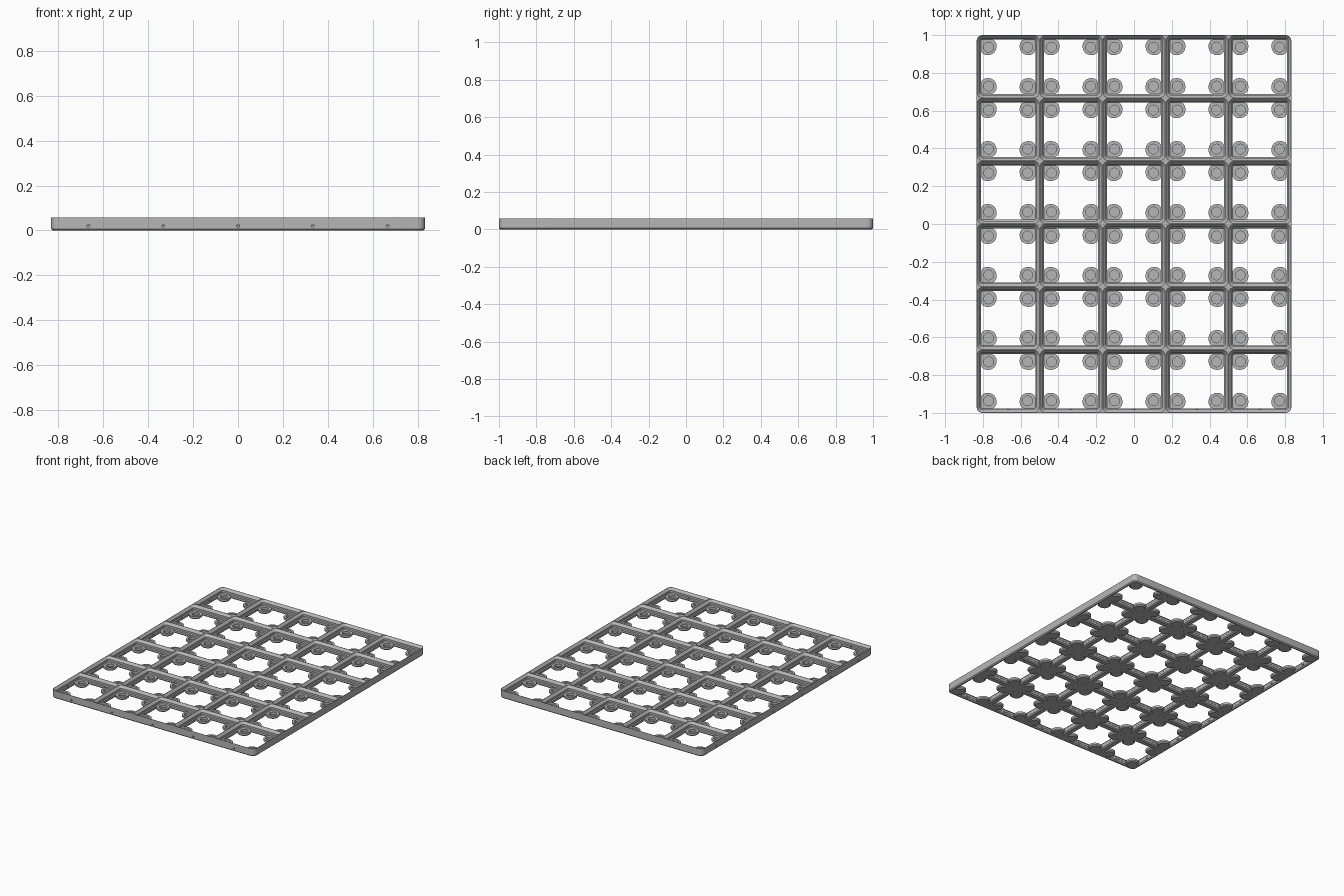
import bpy, bmesh, math
from mathutils import Vector

if "Cube" in bpy.data.objects:
    bpy.data.objects.remove(bpy.data.objects["Cube"])

MM = 2 / 252            # model units per millimetre
COLS, ROWS = 5, 6
PITCH, HALF = 42, 21
TOP, FLOOR, CHAMFER = 7.35, 2.7, 0.9
SEG = 6                 # segments per rounded corner
CORNERS = [(1, 1), (-1, 1), (-1, -1), (1, -1)]

grey = bpy.data.materials.new("plain grey")
grey.use_nodes = True
grey.diffuse_color = (0.47, 0.47, 0.47, 1)
grey.node_tree.nodes["Principled BSDF"].inputs["Base Color"].default_value = grey.diffuse_color


def arc(cx, cy, r, start):
    """Quarter arc, counter-clockwise from the start angle in degrees."""
    angles = [math.radians(start + 90 * k / SEG) for k in range(SEG + 1)]
    return [(cx + r * math.cos(a), cy + r * math.sin(a)) for a in angles]


def ring(bm, points, z, ox, oy):
    return [bm.verts.new(Vector((x + ox, y + oy, z)) * MM) for x, y in points]


def bridge(bm, a, b, keep=None):
    n = len(a)
    for k in range(n):
        if keep is None or keep[k]:
            m = (k + 1) % n
            bm.faces.new((a[k], a[m], b[m], b[k]))


def finish(bm, name):
    bmesh.ops.remove_doubles(bm, verts=bm.verts, dist=1e-5)
    bmesh.ops.recalc_face_normals(bm, faces=bm.faces)
    mesh = bpy.data.meshes.new(name)
    bm.to_mesh(mesh)
    bm.free()
    mesh.materials.append(grey)
    obj = bpy.data.objects.new(name, mesh)
    bpy.context.collection.objects.link(obj)
    return obj


def smooth(obj):
    bpy.ops.object.select_all(action="DESELECT")
    obj.select_set(True)
    bpy.context.view_layer.objects.active = obj
    bpy.ops.object.shade_smooth_by_angle(angle=math.radians(30))


def rounded_square(half, r):
    points = []
    for k, (sx, sy) in enumerate(CORNERS):
        points += arc(sx * (half - r), sy * (half - r), r, 90 * k)
    return points


def cell_outline(outer, inset):
    """Cell border: rounded and inset only where it is the plate's rim."""
    points = []
    for k, (sx, sy) in enumerate(CORNERS):
        ox, oy = outer[(sx, 0)], outer[(0, sy)]
        x, y = HALF - inset * ox, HALF - inset * oy
        r = 4 - inset if ox and oy else 0
        points += arc(sx * (x - r), sy * (y - r), r, 90 * k)
    return points


def pad_outline(inset):
    """Corner pad, rounded towards the opening and buried in the walls."""
    c, r, s, end = 13, 5.25 - inset, 4 - inset, 19
    low = c - 5.25 + 4
    high = c + 5.25 - 4
    points = arc(c, c, r, 180) + arc(high, low, s, 270)
    sides = [(end, low), (end, end), (low, end)]
    for a, b in zip(sides, sides[1:]):
        points += [(a[0] + (b[0] - a[0]) * t / 6, a[1] + (b[1] - a[1]) * t / 6)
                   for t in range(6)]
    points.append(sides[-1])
    return points + arc(low, high, s, 90)


cells = [(i, j, (i - (COLS - 1) / 2) * PITCH, (j - (ROWS - 1) / 2) * PITCH)
         for i in range(COLS) for j in range(ROWS)]

# Grid walls with the stepped socket profile
PROFILE = [(TOP, 20.8, 3.8), (TOP - 2.15, 18.85, 1.85), (TOP - 3.95, 18.85, 1.85),
           (FLOOR, 18.15, 1.15), (CHAMFER, 18.15, 1.15), (0, 19.05, 1.15)]
bm = bmesh.new()
for i, j, ox, oy in cells:
    outer = {(1, 0): i == COLS - 1, (-1, 0): i == 0,
             (0, 1): j == ROWS - 1, (0, -1): j == 0}
    keep = []
    for (sx, sy), side in zip(CORNERS, [(0, 1), (-1, 0), (0, -1), (1, 0)]):
        keep += [outer[(sx, 0)] and outer[(0, sy)]] * SEG + [outer[side]]
    rim = [ring(bm, cell_outline(outer, e), z, ox, oy)
           for e, z in [(CHAMFER, 0), (0, CHAMFER), (0, TOP)]]
    inner = [ring(bm, rounded_square(h, r), z, ox, oy) for z, h, r in PROFILE]
    for a, b in zip(rim, rim[1:]):
        bridge(bm, a, b, keep)
    bridge(bm, rim[-1], inner[0])
    for a, b in zip(inner, inner[1:]):
        bridge(bm, a, b)
    bridge(bm, inner[-1], rim[0])
walls = finish(bm, "grid_walls")

# Small connector holes through the front and right rims
bm = bmesh.new()
for i, j, ox, oy in cells:
    places = ([(ox, oy - 20, "X")] if j == 0 else []) + ([(ox - 20, oy, "Y")] if i == 0 else [])
    for x, y, axis in places:
        made = bmesh.ops.create_cone(bm, cap_ends=True, segments=12, radius1=0.85 * MM,
                                     radius2=0.85 * MM, depth=8 * MM)["verts"]
        turn = Vector((0, 0, 1)).rotation_difference(
            Vector((0, 1, 0)) if axis == "X" else Vector((1, 0, 0))).to_matrix()
        bmesh.ops.rotate(bm, verts=made, matrix=turn)
        bmesh.ops.translate(bm, verts=made, vec=Vector((x, y, 2.5)) * MM)
cutter = finish(bm, "hole_cutter")
cutter.hide_render = True
cut = walls.modifiers.new("holes", "BOOLEAN")
cut.operation, cut.solver, cut.object = "DIFFERENCE", "EXACT", cutter
bpy.context.view_layer.objects.active = walls
bpy.ops.object.modifier_apply(modifier=cut.name)
bpy.data.objects.remove(cutter)
smooth(walls)

# Corner pads with round magnet recesses
bm = bmesh.new()
body = pad_outline(0)
circle = []
for x, y in body:
    d = Vector((x - 13, y - 13)).normalized() * 3.25
    circle.append((13 + d.x, 13 + d.y))
LAYERS = [(pad_outline(CHAMFER), 0), (body, CHAMFER), (body, FLOOR), (circle, FLOOR), (circle, 0.6)]
for i, j, ox, oy in cells:
    for sx, sy in CORNERS:
        rings = [ring(bm, [(x * sx, y * sy) for x, y in pts], z, ox, oy) for pts, z in LAYERS]
        for a, b in zip(rings, rings[1:]):
            bridge(bm, a, b)
        bm.faces.new(rings[0])
        bm.faces.new(rings[-1])
pads = finish(bm, "magnet_pads")
smooth(pads)
